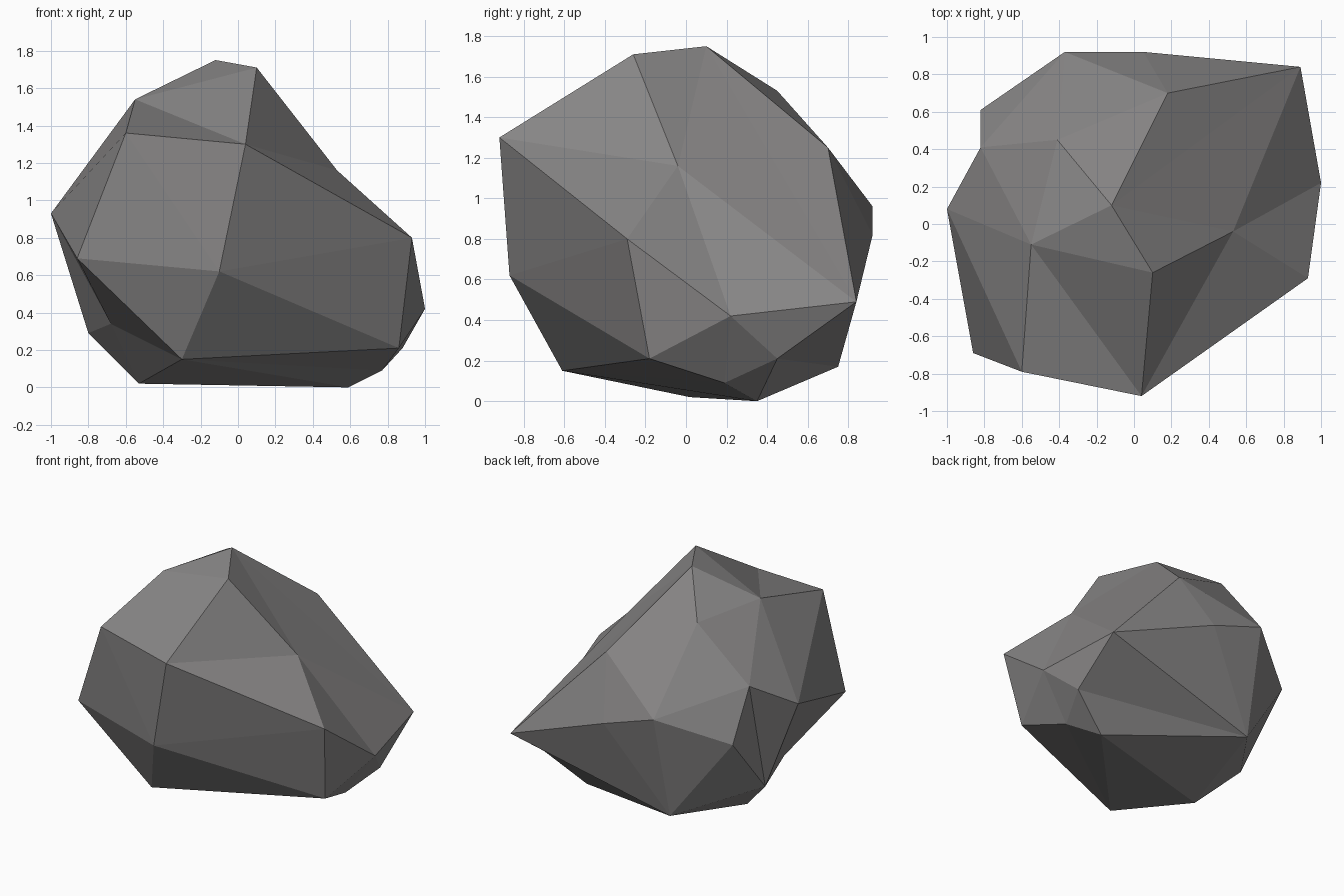
import bpy
import bmesh

if "Cube" in bpy.data.objects:
    bpy.data.objects.remove(bpy.data.objects["Cube"])

# Key corners of the boulder, grouped by height
CORNERS = {
    # crown
    "A": (-0.12, 0.10, 1.75), "B": (0.10, -0.26, 1.71), "C": (-0.55, -0.11, 1.54),
    "S": (-0.41, 0.45, 1.53), "D": (-0.60, -0.79, 1.36), "E": (0.04, -0.92, 1.30),
    "T": (0.18, 0.70, 1.25), "F": (0.53, -0.04, 1.16), "X": (-0.82, 0.41, 1.14),
    # waist
    "V": (-0.37, 0.92, 0.96), "G": (-1.00, 0.08, 0.93), "W": (0.05, 0.92, 0.82),
    "H": (0.93, -0.29, 0.80), "Y": (-0.82, 0.61, 0.77), "I": (-0.86, -0.69, 0.69),
    "J": (-0.10, -0.87, 0.62), "U": (0.89, 0.84, 0.49), "K": (1.00, 0.22, 0.42),
    # foot
    "M": (-0.68, -0.21, 0.34), "L": (-0.80, 0.19, 0.29), "O": (0.86, -0.18, 0.21),
    "Z": (0.88, 0.45, 0.21), "a": (-0.39, 0.75, 0.17), "N": (-0.30, -0.61, 0.15),
    "R": (0.77, 0.19, 0.09), "P": (-0.53, 0.02, 0.02), "Q": (0.59, 0.35, 0.00),
}

# Facet fans: first letter is the hub, the rest is the rim around it
FANS = (
    "ABCSTUFB",      # top
    "EBCDJHFB",      # front shoulder
    "GCDIMLXC",      # left side
    "KFHORZUF",      # right side
    "NIJORQPMI",     # front foot and underside
    "aWVYLPQZUW",    # back foot and underside
    "VWTSXY",        # back shoulder
    "DJI", "JHO", "RZQ", "TWU", "CSX", "XYL", "MLP",  # chips between the fans
)

bm = bmesh.new()
verts = {name: bm.verts.new(co) for name, co in CORNERS.items()}
for hub, *rim in FANS:
    for p, q in zip(rim, rim[1:]):
        bm.faces.new((verts[hub], verts[p], verts[q]))
bmesh.ops.recalc_face_normals(bm, faces=bm.faces[:])

mesh = bpy.data.meshes.new("boulder")
bm.to_mesh(mesh)
bm.free()

# Single stone colour, flat facets
stone = bpy.data.materials.new("stone grey")
stone.diffuse_color = (0.25, 0.243, 0.243, 1.0)
stone.use_nodes = True
stone.node_tree.nodes["Principled BSDF"].inputs["Base Color"].default_value = stone.diffuse_color
mesh.materials.append(stone)

boulder = bpy.data.objects.new("boulder", mesh)
bpy.context.collection.objects.link(boulder)
